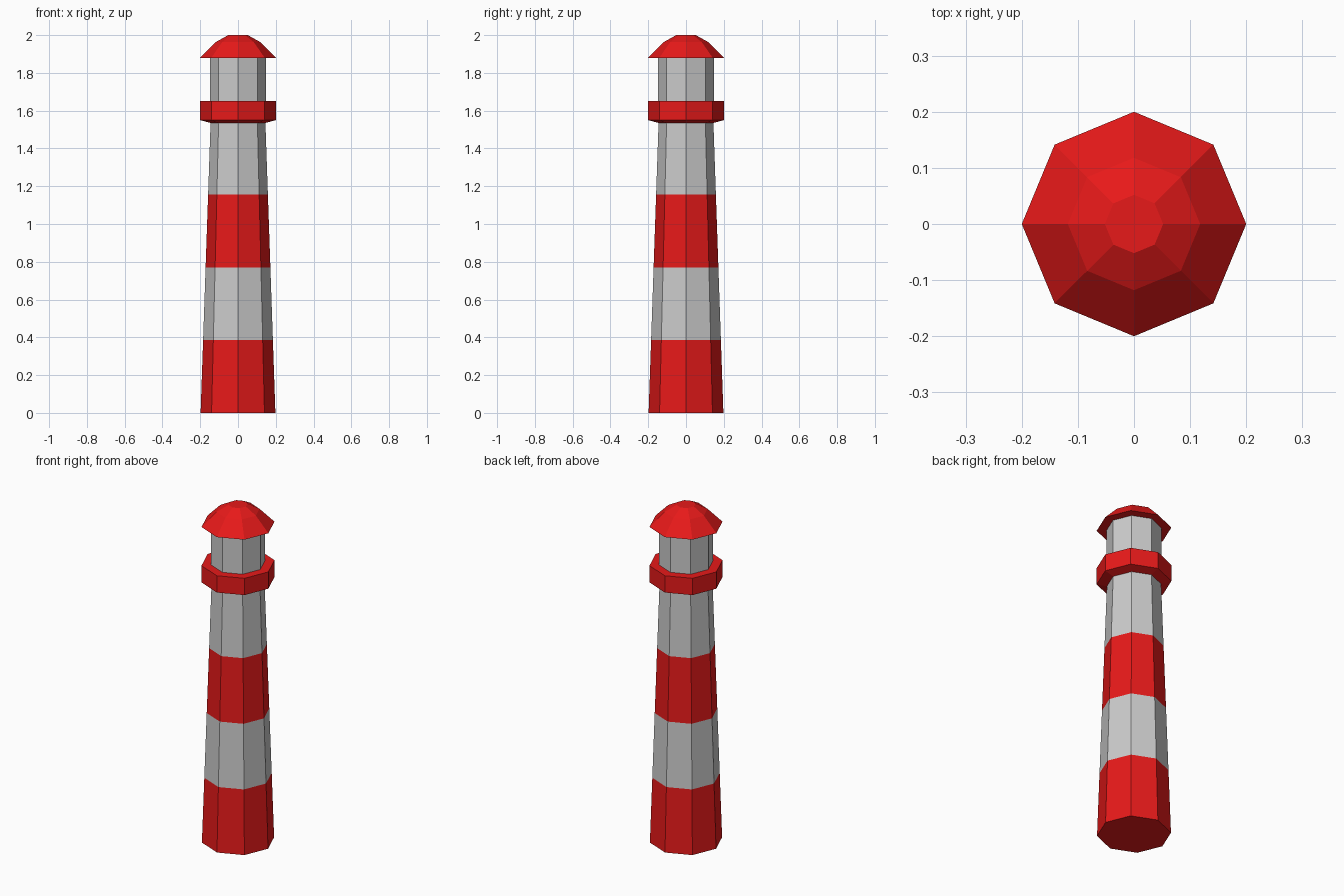
import bpy, bmesh
from math import cos, sin, pi

if "Cube" in bpy.data.objects:
    bpy.data.objects.remove(bpy.data.objects["Cube"])

SIDES = 8


def material(name, rgb):
    m = bpy.data.materials.new(name)
    m.diffuse_color = (*rgb, 1)
    m.use_nodes = True
    m.node_tree.nodes["Principled BSDF"].inputs["Base Color"].default_value = m.diffuse_color
    return m


red = material("red_paint", (0.8, 0.01, 0.01))


def lathe(name, profile, mat=None, cap_bottom=True, cap_top=True):
    """Eight-sided solid from (radius, z) pairs listed bottom to top."""
    bm = bmesh.new()
    rings = [[bm.verts.new((r * cos(2 * pi * i / SIDES), r * sin(2 * pi * i / SIDES), z))
              for i in range(SIDES)] for r, z in profile]
    for a, b in zip(rings, rings[1:]):
        for i in range(SIDES):
            j = (i + 1) % SIDES
            bm.faces.new((a[i], a[j], b[j], b[i]))
    if cap_bottom:
        bm.faces.new(rings[0][::-1])
    if cap_top:
        bm.faces.new(rings[-1])
    mesh = bpy.data.meshes.new(name)
    bm.to_mesh(mesh)
    bm.free()
    ob = bpy.data.objects.new(name, mesh)
    bpy.context.collection.objects.link(ob)
    if mat:
        mesh.materials.append(mat)
    return ob


# Tapered tower in four alternating bands
TOWER_H, BASE_R, TOP_R, BANDS = 1.54, 0.198, 0.145, 4
for k in range(BANDS):
    ends = [(BASE_R + (TOP_R - BASE_R) * t, TOWER_H * t) for t in (k / BANDS, (k + 1) / BANDS)]
    lathe(f"tower_band_{k + 1}", ends, red if k % 2 == 0 else None,
          cap_bottom=(k == 0), cap_top=False)

# Gallery ring with a sloped underside, open in the middle where the lantern passes
gallery = [(0.145, 1.535), (0.2, 1.55), (0.2, 1.65), (0.147, 1.65)]
lathe("gallery", gallery, red, cap_bottom=False, cap_top=False)

# Lantern room
lathe("lantern_room", [(0.147, 1.54), (0.147, 1.88)], cap_bottom=False, cap_top=False)

# Faceted dome roof
lathe("roof", [(0.2, 1.88), (0.118, 1.963), (0.052, 2.0)], red)
